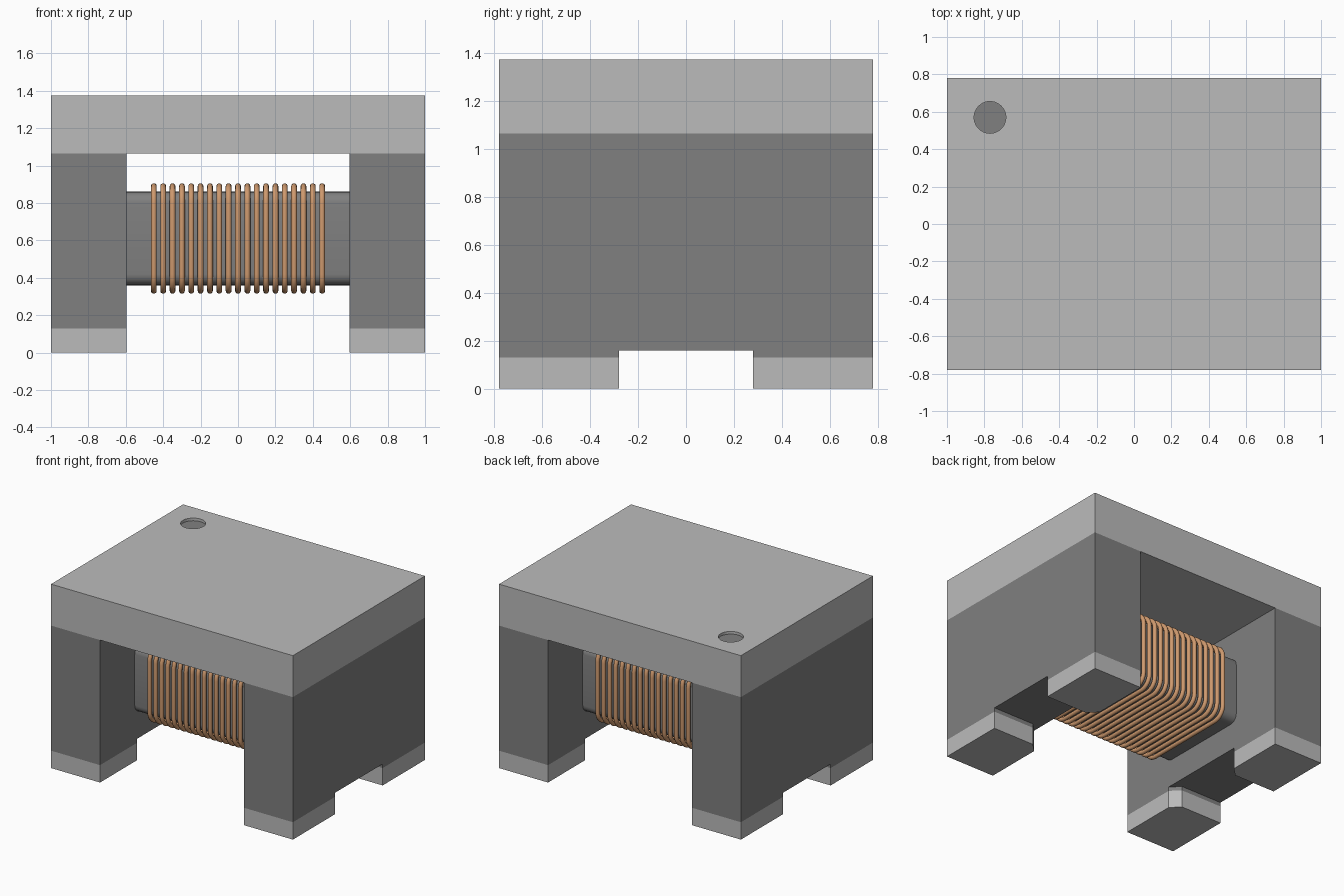
import bpy, bmesh, math

cube = bpy.data.objects.get("Cube")
if cube:
    bpy.data.objects.remove(cube, do_unlink=True)


def material(name, rgb):
    m = bpy.data.materials.new(name)
    m.use_nodes = True
    m.diffuse_color = (*rgb, 1)
    m.node_tree.nodes["Principled BSDF"].inputs["Base Color"].default_value = (*rgb, 1)
    return m


LIGHT = material("light_grey", (0.5, 0.5, 0.5))
DARK = material("dark_ferrite", (0.216, 0.216, 0.216))
COPPER = material("copper", (0.62, 0.32, 0.155))


def finish(name, bm, *mats):
    bmesh.ops.recalc_face_normals(bm, faces=bm.faces)
    me = bpy.data.meshes.new(name)
    bm.to_mesh(me)
    bm.free()
    ob = bpy.data.objects.new(name, me)
    bpy.context.collection.objects.link(ob)
    for m in mats:
        me.materials.append(m)
    return ob


def prism(name, outline, z0, z1, mat):
    """Extrude a flat outline from z0 up to z1."""
    bm = bmesh.new()
    face = bm.faces.new([bm.verts.new((x, y, z0)) for x, y in outline])
    top = bmesh.ops.extrude_face_region(bm, geom=[face])["geom"]
    for v in top:
        if isinstance(v, bmesh.types.BMVert):
            v.co.z = z1
    return finish(name, bm, mat)


def rounded_rect(half_w, half_h, r, steps=6):
    """Points of a rounded rectangle centred on the origin."""
    pts = []
    for k, (sx, sy) in enumerate([(1, 1), (-1, 1), (-1, -1), (1, -1)]):
        for i in range(steps + 1):
            a = math.pi / 2 * (k + i / steps)
            pts.append((sx * (half_w - r) + r * math.cos(a),
                        sy * (half_h - r) + r * math.sin(a)))
    return pts


HY = 0.78            # half depth
LEG_IN = 0.595       # inner face of the legs
PAD_IN = 0.28        # inner end of the pads
CH = 0.065           # corner chamfer of the pads
Z_PAD, Z_NOTCH, Z_CAP, Z_TOP = 0.13, 0.16, 1.065, 1.375

# Legs, each with two chamfered feet that end in solder pads
for sx, side in ((1, "left"), (-1, "right")):
    block = [(sx * x, y) for x, y in
             ((LEG_IN, -HY), (1, -HY), (1, HY), (LEG_IN, HY))]
    prism(f"leg_{side}", block, Z_NOTCH, Z_CAP, DARK)
    for sy, end in ((-1, "front"), (1, "back")):
        foot = [(sx * x, sy * y) for x, y in
                ((LEG_IN, HY), (1, HY), (1, PAD_IN),
                 (LEG_IN + CH, PAD_IN), (LEG_IN, PAD_IN + CH))]
        prism(f"foot_{end}_{side}", foot, Z_PAD, Z_NOTCH, DARK)
        prism(f"solder_pad_{end}_{side}", foot, 0, Z_PAD, LIGHT)

# Cap plate with a round recessed marker in its top
bm = bmesh.new()
corners = [(-1, -HY), (1, -HY), (1, HY), (-1, HY)]
low = [bm.verts.new((x, y, Z_CAP)) for x, y in corners]
high = [bm.verts.new((x, y, Z_TOP)) for x, y in corners]
bm.faces.new(low)
for i in range(4):
    j = (i + 1) % 4
    bm.faces.new((low[i], low[j], high[j], high[i]))
N = 40
rings = [[bm.verts.new((-0.77 + 0.085 * math.cos(2 * math.pi * i / N),
                        0.57 + 0.085 * math.sin(2 * math.pi * i / N), z))
          for i in range(N)] for z in (Z_TOP, Z_TOP - 0.02)]
for i in range(N):
    j = (i + 1) % N
    bm.faces.new((rings[0][i], rings[0][j], rings[1][j], rings[1][i]))
floor = bm.faces.new(rings[1])
floor.material_index = 1
rim = [bm.edges.get((loop[i], loop[(i + 1) % len(loop)]))
       for loop in (high, rings[0]) for i in range(len(loop))]
bmesh.ops.triangle_fill(bm, edges=rim, use_beauty=True, use_dissolve=False)
finish("cap_plate", bm, LIGHT, DARK)

# Rounded core bar between the legs
ZC = 0.61
bm = bmesh.new()
section = rounded_rect(0.37, 0.25, 0.06)
ends = [[bm.verts.new((x, y, ZC + z)) for y, z in section] for x in (-0.6, 0.6)]
for i in range(len(section)):
    j = (i + 1) % len(section)
    bm.faces.new((ends[0][i], ends[0][j], ends[1][j], ends[1][i]))
for e in ends:
    bm.faces.new(e)
core = finish("core_bar", bm, DARK)

# Copper winding: one swept wire loop, repeated along the core
TURNS, STEP, WIRE = 19, 0.05, 0.0155
loop_pts = rounded_rect(0.40, 0.28, 0.09, 7)
curve = bpy.data.curves.new("winding_path", "CURVE")
curve.dimensions = "3D"
curve.bevel_depth = WIRE
curve.bevel_resolution = 3
spline = curve.splines.new("POLY")
spline.points.add(len(loop_pts) - 1)
for p, (y, z) in zip(spline.points, loop_pts):
    p.co = (0, y, z, 1)
spline.use_cyclic_u = True
winding = bpy.data.objects.new("copper_winding", curve)
bpy.context.collection.objects.link(winding)
winding.location = (-STEP * (TURNS - 1) / 2, 0, ZC)
curve.materials.append(COPPER)

bpy.ops.object.select_all(action="DESELECT")
winding.select_set(True)
bpy.context.view_layer.objects.active = winding
bpy.ops.object.convert(target="MESH")
winding = bpy.context.view_layer.objects.active
array = winding.modifiers.new("turns", "ARRAY")
array.count = TURNS
array.use_relative_offset = False
array.use_constant_offset = True
array.constant_offset_displace = (STEP, 0, 0)

# Smooth shading on the rounded parts
for ob in (core, winding):
    bpy.ops.object.select_all(action="DESELECT")
    ob.select_set(True)
    bpy.context.view_layer.objects.active = ob
    bpy.ops.object.shade_smooth_by_angle(angle=math.radians(50))
